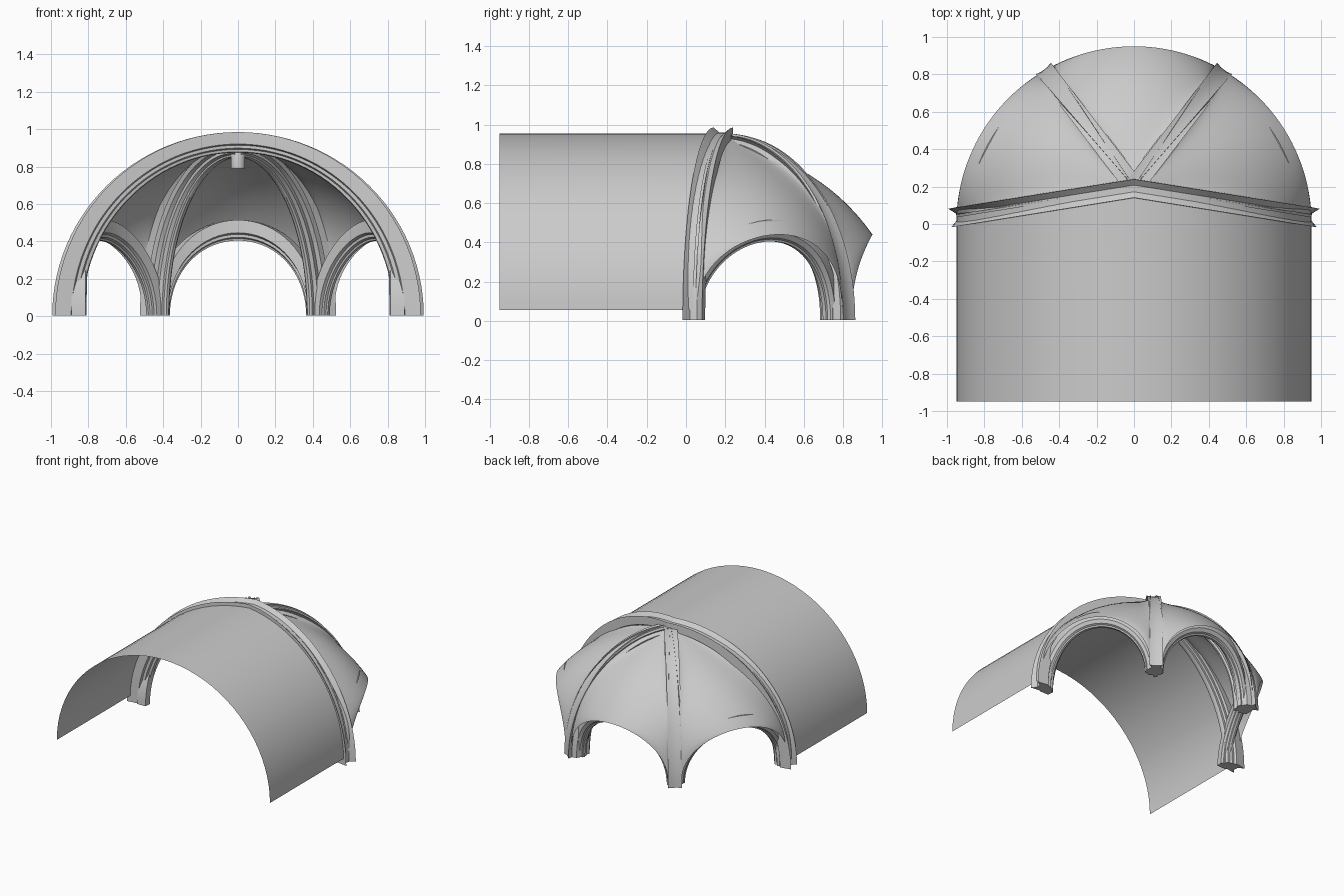
import bpy, bmesh
from math import sin, cos, pi, radians, hypot
from mathutils import Vector

if "Cube" in bpy.data.objects:
    bpy.data.objects.remove(bpy.data.objects["Cube"])

stone = bpy.data.materials.new("grey_stone")
stone.use_nodes = True
stone.diffuse_color = (0.6, 0.6, 0.6, 1)
stone.node_tree.nodes["Principled BSDF"].inputs["Base Color"].default_value = (0.6, 0.6, 0.6, 1)

CROWN = Vector((0, 0.2))      # plan point where the ribs meet
TOP, SPRING = 0.955, 0.055    # height of the shell crown and its springing
WALL = 0.95                   # plan radius of the apse


def grid_object(name, rows, closed=False):
    """Skin rows of points; closed rows get capped ends, as a swept solid."""
    bm = bmesh.new()
    vs = [[bm.verts.new(p) for p in row] for row in rows]
    n = len(rows[0])
    for a, b in zip(vs, vs[1:]):
        for i in range(n if closed else n - 1):
            j = (i + 1) % n
            bm.faces.new((a[i], a[j], b[j], b[i]))
    if closed:
        bm.faces.new(vs[0])
        bm.faces.new(vs[-1][::-1])
    bmesh.ops.remove_doubles(bm, verts=bm.verts, dist=0.0005)
    bmesh.ops.recalc_face_normals(bm, faces=bm.faces)
    me = bpy.data.meshes.new(name)
    bm.to_mesh(me)
    bm.free()
    me.materials.append(stone)
    me.shade_smooth()
    me.set_sharp_from_angle(angle=radians(32))
    ob = bpy.data.objects.new(name, me)
    bpy.context.collection.objects.link(ob)
    return ob


def mix(a, b, t):
    return a + (b - a) * t


def mirrored(half):
    """Complete a half section given as (side offset, depth)."""
    return half + [(-w, d) for w, d in reversed(half) if w > 0]


def half_rib(name, start, end, section, outer, inner, base, steps=28):
    """Quarter-ellipse rib from the crown down to its foot.
    outer and inner are (reach, top height) of the two edges."""
    run = (end - start).normalized()
    side = Vector((-run.y, run.x))
    rows = []
    for k in range(steps + 1):
        t = k / steps * pi / 2
        row = []
        for w, d in section:
            reach, top = mix(outer[0], inner[0], d), mix(outer[1], inner[1], d)
            p = start + run * reach * sin(t) + side * w
            # mitre the transverse halves on the centre plane
            if start.x == 0 and abs(run.x) > 0.9:
                p.x -= side.x * w * (1 - sin(t))
            row.append((p.x, p.y, base + (top - base) * cos(t)))
        rows.append(row)
    return grid_object(name, rows, True)


# Barrel vault, its far edge following the bent transverse rib
barrel = []
for k in range(41):
    a = pi * k / 40
    x, z = WALL * cos(a), SPRING + (TOP - SPRING) * sin(a)
    barrel.append([(x, -0.95, z), (x, 0.19 - 0.16 * abs(x), z)])
grid_object("barrel_vault", barrel)

# Moulded sections: grooved back, shoulders, stepped and rounded nose
TRANSVERSE = mirrored([(0.018, 0.24), (0.05, 0), (0.052, 0.58), (0.036, 0.64),
                       (0.036, 0.78), (0.022, 0.84), (0.02, 0.96), (0.01, 1)])
DIAGONAL = mirrored([(0.02, 0.06), (0.05, 0.02), (0.03, 0.2), (0.055, 0.36), (0.05, 0.55),
                     (0.03, 0.62), (0.034, 0.78), (0.018, 0.86), (0.018, 0.95), (0.008, 1)])

for s, label in ((1, "left"), (-1, "right")):
    foot = Vector((s, 0.03))
    length = hypot(1, 0.16)
    half_rib("transverse_rib_" + label, Vector((0, 0.19)), foot, TRANSVERSE,
             (length - 0.015, 0.985), (length - 0.168, 0.875), 0.005)
    half_rib("diagonal_rib_" + label, CROWN, Vector((s * 0.475, 0.82)), DIAGONAL,
             (0.8, 0.95), (0.62, 0.85), 0.005)


def web(name, centre):
    """Shell of one bay: curves fan from the crown to the arched wall edge."""
    rows = []
    for i in range(33):
        phi = pi * i / 32
        a = radians(centre - 27 * cos(phi))
        edge = Vector((WALL * cos(a), WALL * sin(a)))
        ez = SPRING + 0.385 * sin(phi)
        blend = sin(phi)
        row = []
        for j in range(21):
            t = j / 20 * pi / 2
            u = sin(t)
            fall = mix(cos(t), 1 - u * (0.65 + 0.35 * u ** 3), blend)
            p = CROWN.lerp(edge, u)
            row.append((p.x, p.y, ez + (TOP - ez) * fall))
        rows.append(row)
    return grid_object(name, rows)


def wall_arch(name, centre):
    """Curved arch rib under the outer edge of a bay; section is (radius, depth)."""
    section = [(0.89, 0), (0.815, 0), (0.81, 0.62), (0.828, 0.7), (0.828, 0.84),
               (0.843, 0.9), (0.846, 1), (0.866, 1), (0.87, 0.9), (0.885, 0.84), (0.9, 0.6)]
    rows = []
    for i in range(37):
        phi = pi * i / 36
        row = []
        for r, d in section:
            a = radians(centre - mix(31, 25.5, d) * cos(phi))
            row.append((r * cos(a), r * sin(a), 0.005 + mix(0.51, 0.4, d) * sin(phi)))
        rows.append(row)
    return grid_object(name, rows, True)


# Three bays of the apse
for label, centre in (("left", 30), ("back", 90), ("right", 150)):
    web("web_" + label, centre)
    wall_arch("wall_arch_" + label, centre)

# Hanging boss where the ribs meet
rings = [(0.038, 0.79), (0.038, 0.89), (0.026, 0.91), (0.022, 0.945)]
grid_object("crown_boss", [[(r * cos(k * pi / 8), 0.22 + r * sin(k * pi / 8), z)
                            for k in range(16)] for r, z in rings], True)
